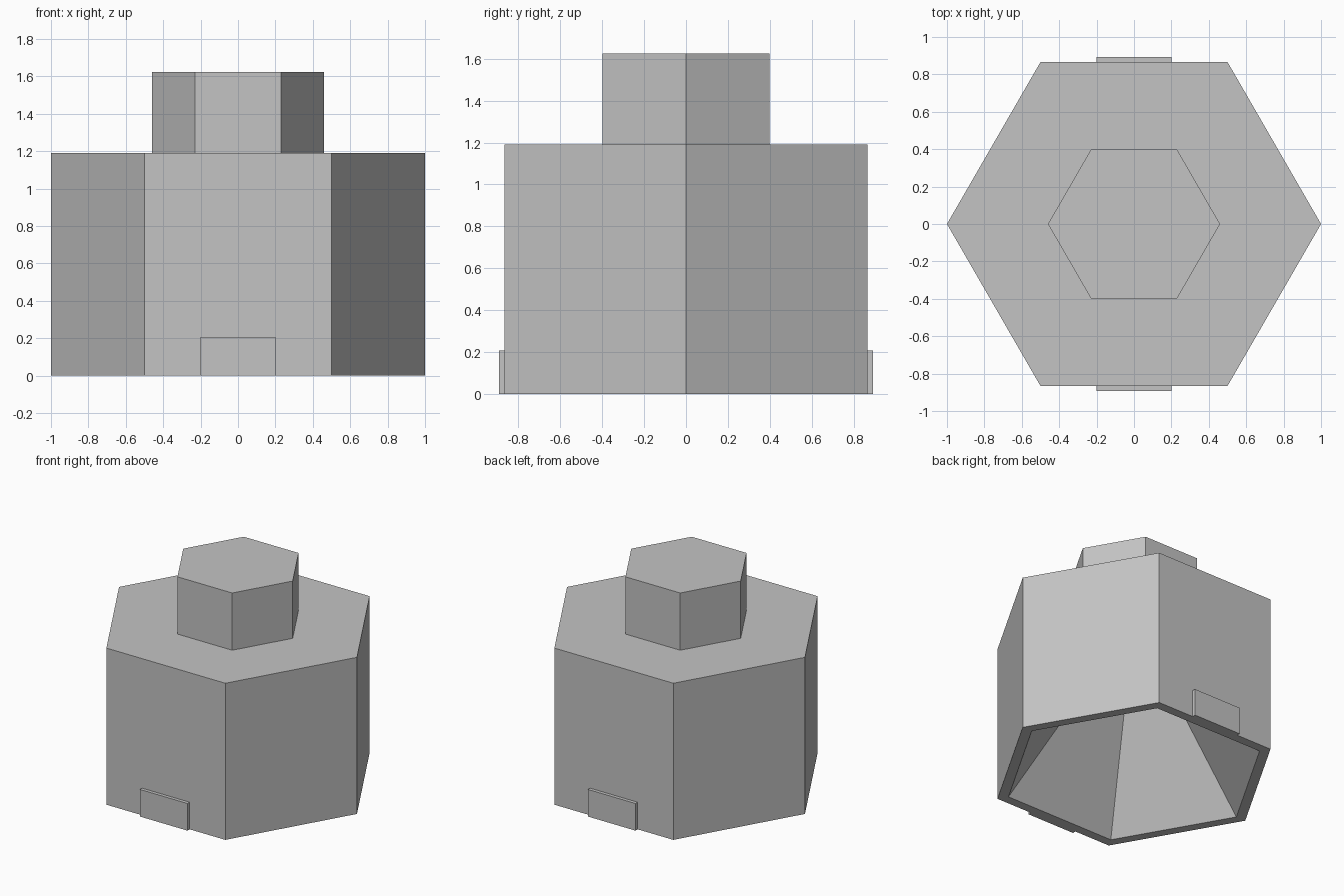
import bpy
import bmesh
import math

cube = bpy.data.objects.get("Cube")
if cube:
    bpy.data.objects.remove(cube, do_unlink=True)

SIDES = 6
APOTHEM = math.cos(math.pi / SIDES)

grey = bpy.data.materials.new("plain_grey")
grey.use_nodes = True
colour = (0.55, 0.55, 0.55, 1)
grey.diffuse_color = colour
grey.node_tree.nodes["Principled BSDF"].inputs["Base Color"].default_value = colour


def add_object(name, bm):
    bmesh.ops.recalc_face_normals(bm, faces=bm.faces)
    mesh = bpy.data.meshes.new(name)
    bm.to_mesh(mesh)
    bm.free()
    mesh.materials.append(grey)
    obj = bpy.data.objects.new(name, mesh)
    bpy.context.collection.objects.link(obj)
    return obj


def hexagon_ring(bm, radius, z):
    angles = [math.tau * i / SIDES for i in range(SIDES)]
    return [bm.verts.new((radius * math.cos(a), radius * math.sin(a), z)) for a in angles]


# Hollow body and neck: rings from the cavity mouth, up the outside, to the neck top
profile = [(0.92, 0), (1, 0), (1, 1.19), (0.46, 1.19), (0.46, 1.625)]
bm = bmesh.new()
rings = [hexagon_ring(bm, r, z) for r, z in profile]
for low, high in zip(rings, rings[1:]):
    for i in range(SIDES):
        j = (i + 1) % SIDES
        bm.faces.new((low[i], low[j], high[j], high[i]))
bm.faces.new(rings[-1])

# Pyramid cavity rising from the open bottom to a point
apex = bm.verts.new((0, 0, 1.23))
for i in range(SIDES):
    bm.faces.new((rings[0][(i + 1) % SIDES], rings[0][i], apex))
add_object("hollow_body_with_neck", bm)

# Thin plates at the foot of the front and back faces
width, depth, height = 0.4, 0.026, 0.206
for name, side in (("front_plate", -1), ("back_plate", 1)):
    bm = bmesh.new()
    bmesh.ops.create_cube(bm, size=1)
    bmesh.ops.scale(bm, vec=(width, depth, height), verts=bm.verts)
    offset = (0, side * (APOTHEM + depth / 2), height / 2)
    bmesh.ops.translate(bm, vec=offset, verts=bm.verts)
    add_object(name, bm)
